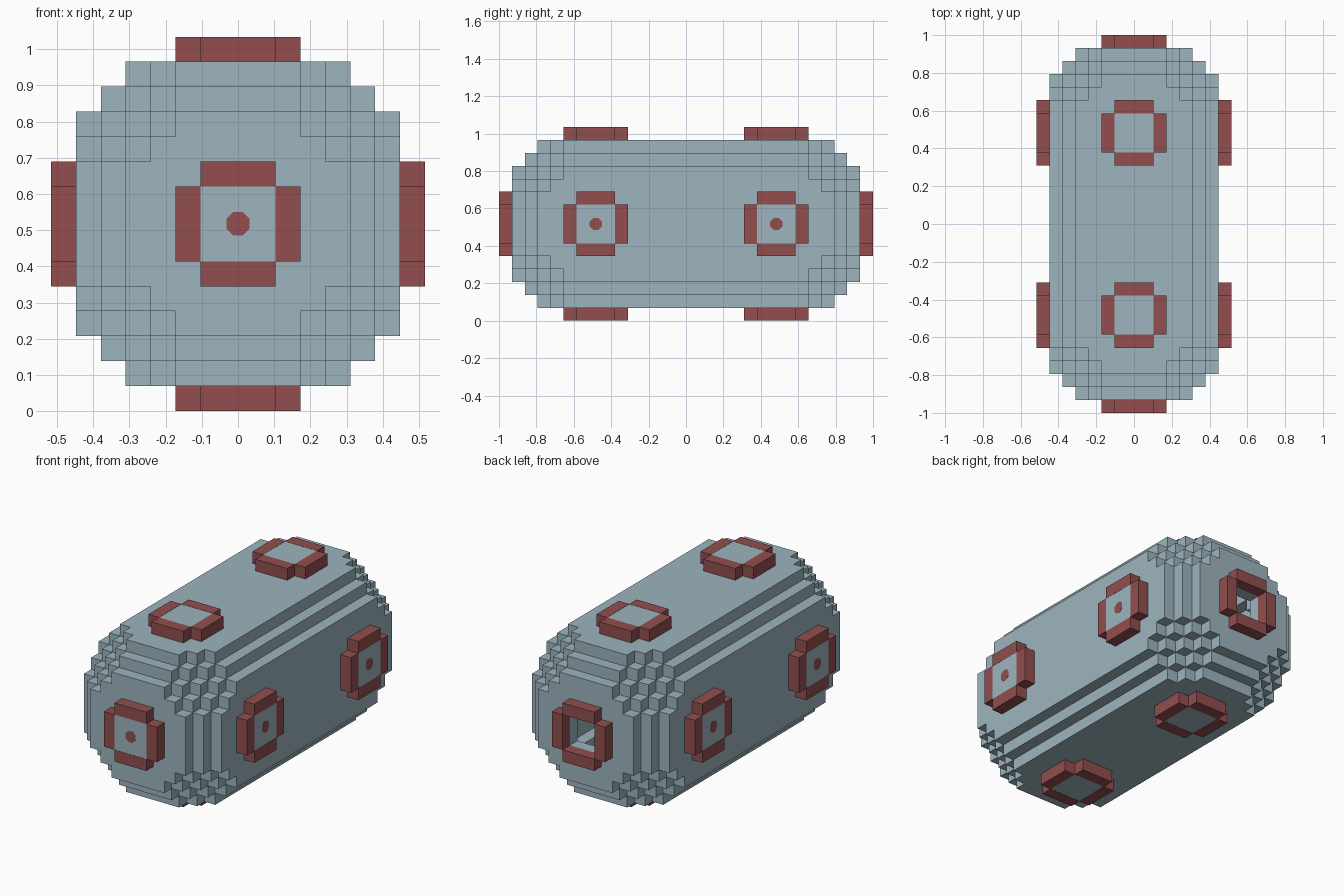
import bpy, bmesh, math
from itertools import product
from mathutils import Vector, Matrix

U = 2 / 29            # edge of one block
MID = 7.5 * U         # height of the centre line
REACH = 7             # y offset (in blocks) of the two rounded ends

cube = bpy.data.objects.get("Cube")
if cube:
    bpy.data.objects.remove(cube, do_unlink=True)


def make_material(name, color):
    mat = bpy.data.materials.new(name)
    mat.use_nodes = True
    mat.diffuse_color = (*color, 1)
    mat.node_tree.nodes["Principled BSDF"].inputs["Base Color"].default_value = (*color, 1)
    return mat


hull_blue = make_material("pale_blue_grey", (0.337, 0.462, 0.515))
port_red = make_material("dull_red", (0.288, 0.076, 0.076))


def add_object(name, bm, mat):
    mesh = bpy.data.meshes.new(name)
    bm.to_mesh(mesh)
    bm.free()
    mesh.materials.append(mat)
    obj = bpy.data.objects.new(name, mesh)
    obj.location.z = MID
    bpy.context.collection.objects.link(obj)
    return obj


def block_object(name, cells, mat):
    """Skin a set of unit blocks, keeping only exposed faces."""
    bm = bmesh.new()
    for cell in cells:
        for axis, sign in product(range(3), (-1, 1)):
            step = [0, 0, 0]
            step[axis] = sign
            if tuple(c + s for c, s in zip(cell, step)) in cells:
                continue
            n = Vector(step)
            u = Vector((0, 0, 0))
            u[(axis + 1) % 3] = 1
            v = n.cross(u)
            centre = Vector(cell) + n / 2
            corners = [(-1, -1), (1, -1), (1, 1), (-1, 1)]
            bm.faces.new([bm.verts.new((centre + (u * a + v * b) / 2) * U) for a, b in corners])
    bmesh.ops.remove_doubles(bm, verts=bm.verts, dist=U / 100)
    bmesh.ops.dissolve_limit(bm, angle_limit=0.01, verts=bm.verts, edges=bm.edges)
    return add_object(name, bm, mat)


# Hull: a stretched stepped ball, hollow inside, open at the back port
def in_hull(x, y, z):
    end = max(abs(y) - REACH, 0)
    r2 = x * x + end * end + z * z
    hollow = max(abs(x), end, abs(z)) < 6 and r2 < 6.5 ** 2
    back_opening = y > REACH and abs(x) <= 1 and abs(z) <= 1
    return r2 < 7.5 ** 2 and not hollow and not back_opening


hull_cells = {c for c in product(range(-6, 7), range(-13, 14), range(-6, 7)) if in_hull(*c)}
block_object("hull", hull_cells, hull_blue)


# Ports: a raised collar of blocks, a flush cover and a small centre dot
def add_port(name, centre, normal, cover=True, dot=False):
    n = Vector(normal)
    u = Vector((n.y, n.z, n.x))
    v = n.cross(u)
    base = Vector(centre) + n * 7
    ring = [(a, b) for a, b in product(range(-2, 3), repeat=2) if max(abs(a), abs(b)) == 2 and abs(a * b) < 4]
    cells = {tuple(round(k) for k in base + u * a + v * b) for a, b in ring}
    block_object(name + "_collar", cells, port_red)
    frame = Matrix((u, v, n)).transposed().to_4x4()
    face = (base + n / 2) * U
    if cover:
        bm = bmesh.new()
        bmesh.ops.create_cube(bm, size=1, matrix=Matrix.Translation(face - n * 0.005) @ frame
                              @ Matrix.Diagonal((3 * U, 3 * U, 0.008, 1)))
        add_object(name + "_cover", bm, hull_blue)
    if dot:
        bm = bmesh.new()
        spin = Matrix.Rotation(math.pi / 8, 4, 'Z')
        bmesh.ops.create_cone(bm, cap_ends=True, segments=8, radius1=0.035, radius2=0.035, depth=0.004,
                              matrix=Matrix.Translation(face - n * 0.002) @ frame @ spin)
        add_object(name + "_dot", bm, port_red)


add_port("front_port", (0, -REACH, 0), (0, -1, 0), dot=True)
add_port("back_port", (0, REACH, 0), (0, 1, 0), cover=False)
for place, y in (("front", -REACH), ("back", REACH)):
    add_port(place + "_left_port", (0, y, 0), (1, 0, 0), dot=True)
    add_port(place + "_right_port", (0, y, 0), (-1, 0, 0), dot=True)
    add_port(place + "_top_port", (0, y, 0), (0, 0, 1))
    add_port(place + "_bottom_port", (0, y, 0), (0, 0, -1))
